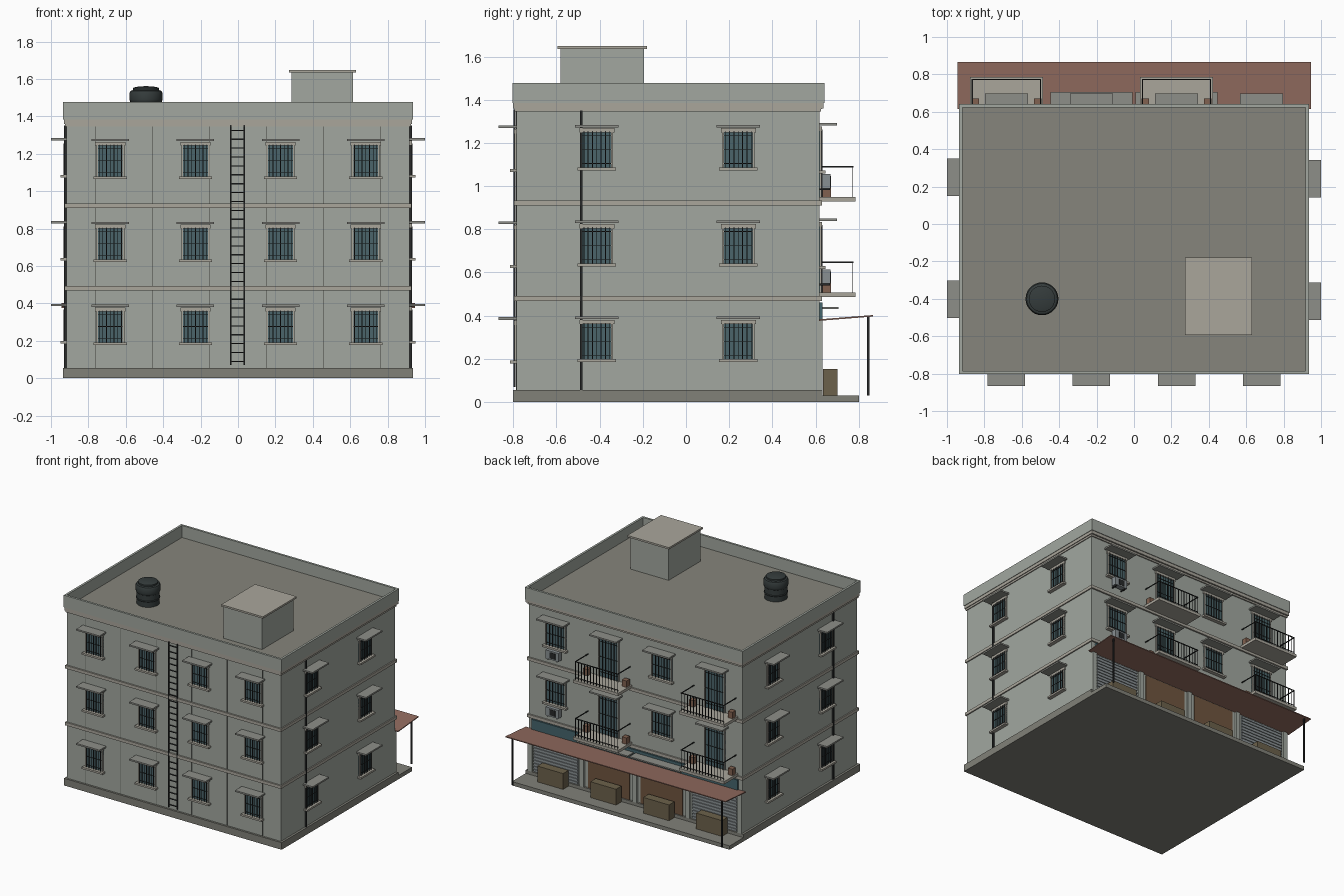
import bpy, bmesh, math
from mathutils import Vector

if "Cube" in bpy.data.objects:
    bpy.data.objects.remove(bpy.data.objects["Cube"])

COL = {
    "wall": (.36, .39, .35), "trim": (.40, .38, .33), "roof": (.24, .235, .20),
    "plinth": (.22, .22, .19), "glass": (.07, .13, .145), "iron": (.02, .022, .022),
    "awning": (.29, .15, .115), "wood": (.16, .09, .05), "crate": (.15, .12, .07),
    "sign": (.06, .13, .15), "shutter": (.25, .28, .29), "seam": (.16, .17, .15),
    "tank": (.035, .045, .045), "pot": (.22, .12, .08), "shade": (.27, .275, .25),
}
MATS = {}
PARTS = {}


def mat(key):
    if key not in MATS:
        MATS[key] = bpy.data.materials.new(key)
        MATS[key].diffuse_color = (*COL[key], 1)
    return MATS[key]


def make(name, bm, key):
    bmesh.ops.recalc_face_normals(bm, faces=bm.faces)
    me = bpy.data.meshes.new(name)
    bm.to_mesh(me)
    bm.free()
    ob = bpy.data.objects.new(name, me)
    me.materials.append(mat(key))
    bpy.context.collection.objects.link(ob)
    return ob


def box(name, key, x0, x1, y0, y1, z0, z1):
    """Add a box to the named part; parts become objects at the end."""
    bm = PARTS.setdefault(name, (bmesh.new(), key))[0]
    vs = bmesh.ops.create_cube(bm, size=1)["verts"]
    for v in vs:
        v.co = Vector(((x0 + x1) / 2 + v.co.x * (x1 - x0),
                       (y0 + y1) / 2 + v.co.y * (y1 - y0),
                       (z0 + z1) / 2 + v.co.z * (z1 - z0)))


WX, Y0, Y1 = .918, -.785, .617
FLOOR = .4435
BAYS = (-.6825, -.2275, .2275, .6825)


def on_wall(side):
    """Box function in wall coordinates: u along the wall, d outward."""
    def f(name, key, u0, u1, d0, d1, z0, z1):
        name = f"{side}_{name}"
        if side == "front":
            box(name, key, u0, u1, Y0 - d1, Y0 - d0, z0, z1)
        elif side == "back":
            box(name, key, u0, u1, Y1 + d0, Y1 + d1, z0, z1)
        elif side == "right":
            box(name, key, WX + d0, WX + d1, u0, u1, z0, z1)
        else:
            box(name, key, -WX - d1, -WX - d0, u0, u1, z0, z1)
    return f


def window(w, u, zb, zt, half=.075, shade=.1, sill=True):
    fr = .009
    w("window_glass", "glass", u - half, u + half, -.01, .003, zb, zt)
    for s in (-1, 1):
        a, b = sorted((u + s * half, u + s * (half - fr)))
        w("window_frames", "trim", a, b, -.01, .01, zb, zt)
    w("window_frames", "trim", u - half - .006, u + half + .006, -.01, .012, zt - .006, zt + .014)
    w("window_shades", "shade", u - shade, u + shade, -.01, .082, zt + .018, zt + .03)
    if sill:
        w("window_sills", "trim", u - half - .014, u + half + .014, -.01, .03, zb - .012, zb + .002)
    # iron grille
    n = 7
    for i in range(n):
        x = u + (i - (n - 1) / 2) * (2 * half - .03) / (n - 1)
        w("window_grilles", "iron", x - .002, x + .002, .01, .014, zb, zt)
    for t in (.12, .5, .88):
        z = zb + (zt - zb) * t
        w("window_grilles", "iron", u - half + fr, u + half - fr, .009, .012, z - .0015, z + .0015)


# body, plinth, floor bands, cornice
box("building_body", "wall", -WX, WX, Y0, Y1, .05, 1.36)
box("plinth", "plinth", -.935, .935, -.8, .632, 0, .055)
box("shop_platform", "plinth", -.935, .935, .6, .8, 0, .03)
for z in (.468, .468 + FLOOR - .002):
    box("floor_bands", "trim", -.927, .927, -.797, .629, z, z + .024)
box("cornice", "trim", -.925, .925, -.793, .626, 1.345, 1.362)
box("cornice", "trim", -.931, .931, -.8, .636, 1.36, 1.384)

# roof with parapet
box("roof_slab", "roof", -.925, .925, -.79, .63, 1.358, 1.385)
PX, PY0, PY1, T = .935, -.803, .641, .017
for s in (-1, 1):
    a, b = sorted((s * PX, s * (PX - T)))
    box("parapet", "wall", a, b, PY0, PY1, 1.384, 1.478)
box("parapet", "wall", -PX + T, PX - T, PY0, PY0 + T, 1.384, 1.478)
box("parapet", "wall", -PX + T, PX - T, PY1 - T, PY1, 1.384, 1.478)
box("stair_room", "wall", .285, .614, -.582, -.195, 1.38, 1.635)
box("stair_room_lid", "trim", .272, .63, -.594, -.18, 1.634, 1.648)

# water tank, lathed
prof = [(0, 1.38), (.082, 1.38), (.082, 1.425), (.086, 1.43), (.082, 1.435), (.082, 1.475),
        (.086, 1.48), (.088, 1.49), (.088, 1.525), (.082, 1.536), (.07, 1.54), (.07, 1.552),
        (.05, 1.558), (0, 1.562)]
bm = bmesh.new()
pv = [bm.verts.new((r, 0, z)) for r, z in prof]
pe = [bm.edges.new(p) for p in zip(pv, pv[1:])]
bmesh.ops.spin(bm, geom=pv + pe, cent=(0, 0, 0), axis=(0, 0, 1), angle=math.tau,
               steps=28, use_duplicate=False)
bmesh.ops.remove_doubles(bm, verts=bm.verts, dist=.0005)
tank = make("water_tank", bm, "tank")
tank.location = (-.492, -.4, 0)
for p in tank.data.polygons:
    p.use_smooth = True
tank.data.set_sharp_from_angle(angle=math.radians(35))

# front: windows, wall seams, ladder
front, back = on_wall("front"), on_wall("back")
for k in range(3):
    for u in BAYS:
        window(front, u, .19 + k * FLOOR, .363 + k * FLOOR)
for i in range(6):
    x = (i - 2.5) * .3045
    front("wall_seams", "seam", x - .002, x + .002, -.005, .003, .055, 1.35)
for x in (-.038, .034):
    front("ladder", "iron", x - .004, x + .004, .004, .014, .07, 1.355)
for i in range(27):
    z = .09 + i * .0475
    front("ladder", "iron", -.036, .032, .006, .011, z - .003, z + .003)

# sides: windows and drain pipes
for side, us in (("right", (-.413, .242)), ("left", (-.403, .25))):
    w = on_wall(side)
    for k in range(3):
        for u in us:
            window(w, u, .197 + k * FLOOR, .367 + k * FLOOR)
    w("drain_pipe", "iron", -.491, -.479, -.002, .012, .055, 1.35)

# back upper floors: windows, balconies, air conditioners
for k in (1, 2):
    b = .508 + (k - 1) * .442
    for i, u in enumerate(BAYS):
        door = i in (0, 2)
        window(back, u, b if door else b + .12, b + .312, .088, .115, not door)
        if not door:
            continue
        h, d, r = .195, .155, b + .143
        back("balcony_slabs", "trim", u - h, u + h, -.01, .168, b - .022, b)
        back("balcony_rails", "iron", u - h + .01, u + h - .01, d - .003, d + .003, r - .006, r)
        back("balcony_rails", "iron", u - h + .01, u + h - .01, d - .002, d + .002, b + .015, b + .019)
        for s in (-1, 1):
            x = u + s * (h - .013)
            back("balcony_rails", "iron", x - .003, x + .003, 0, d, r - .006, r)
            x = u + s * (h - .028)
            back("flower_boxes", "pot", x - .02, x + .02, .015, .055, b, b + .05)
        for j in range(15):
            x = u + (j - 7) * (h - .013) / 7
            back("balcony_rails", "iron", x - .0018, x + .0018, d - .002, d + .002, b, r)
    u = BAYS[3]
    back("air_conditioners", "shutter", u - .055, u + .055, .012, .053, b + .04, b + .106)
    back("air_conditioner_fans", "iron", u - .03, u + .02, .052, .055, b + .05, b + .096)
    for s in (-.04, .04):
        back("air_conditioner_brackets", "iron", u + s - .004, u + s + .004, 0, .05, b + .032, b + .04)

# back ground floor: shops, pillars, crates, sign
for i, u in enumerate(BAYS):
    if i in (0, 3):
        back("shutters", "shutter", u - .19, u + .19, -.01, .004, .055, .37)
        for j in range(13):
            z = .062 + j * .024
            back("shutters", "shutter", u - .19, u + .19, 0, .01, z, z + .014)
    else:
        back("shop_doors", "wood", u - .18, u + .18, -.01, .006, .055, .37)
        back("shop_canopies", "shade", u - .22, u + .22, -.01, .088, .43, .44)
    back("crates", "crate", u - .118, u + .103, .018, .085, .03, .153)
for x in (-.9, -.455, 0, .455, .9):
    back("pillars", "wall", x - .018, x + .018, -.01, .015, .055, .38)
back("sign_board", "sign", -.885, .885, -.01, .014, .378, .462)

# sloped awning on posts
bm = bmesh.new()
face = bm.faces.new([bm.verts.new((-.945, y, z)) for y, z in
                     ((.615, .376), (.866, .396), (.866, .403), (.615, .383))])
ext = bmesh.ops.extrude_face_region(bm, geom=[face])["geom"]
bmesh.ops.translate(bm, vec=(1.89, 0, 0),
                    verts=[g for g in ext if isinstance(g, bmesh.types.BMVert)])
bm.faces.new(list(reversed(face.verts))) if not face.is_valid else None
make("awning", bm, "awning")
for x in (-.9, .9):
    box("awning_posts", "iron", x - .005, x + .005, .839, .849, .03, .398)

for name, (bm, key) in PARTS.items():
    make(name, bm, key)

for m in bpy.data.materials:
    if m.users and not m.is_grease_pencil:
        m.use_nodes = True
        m.node_tree.nodes["Principled BSDF"].inputs["Base Color"].default_value = m.diffuse_color
